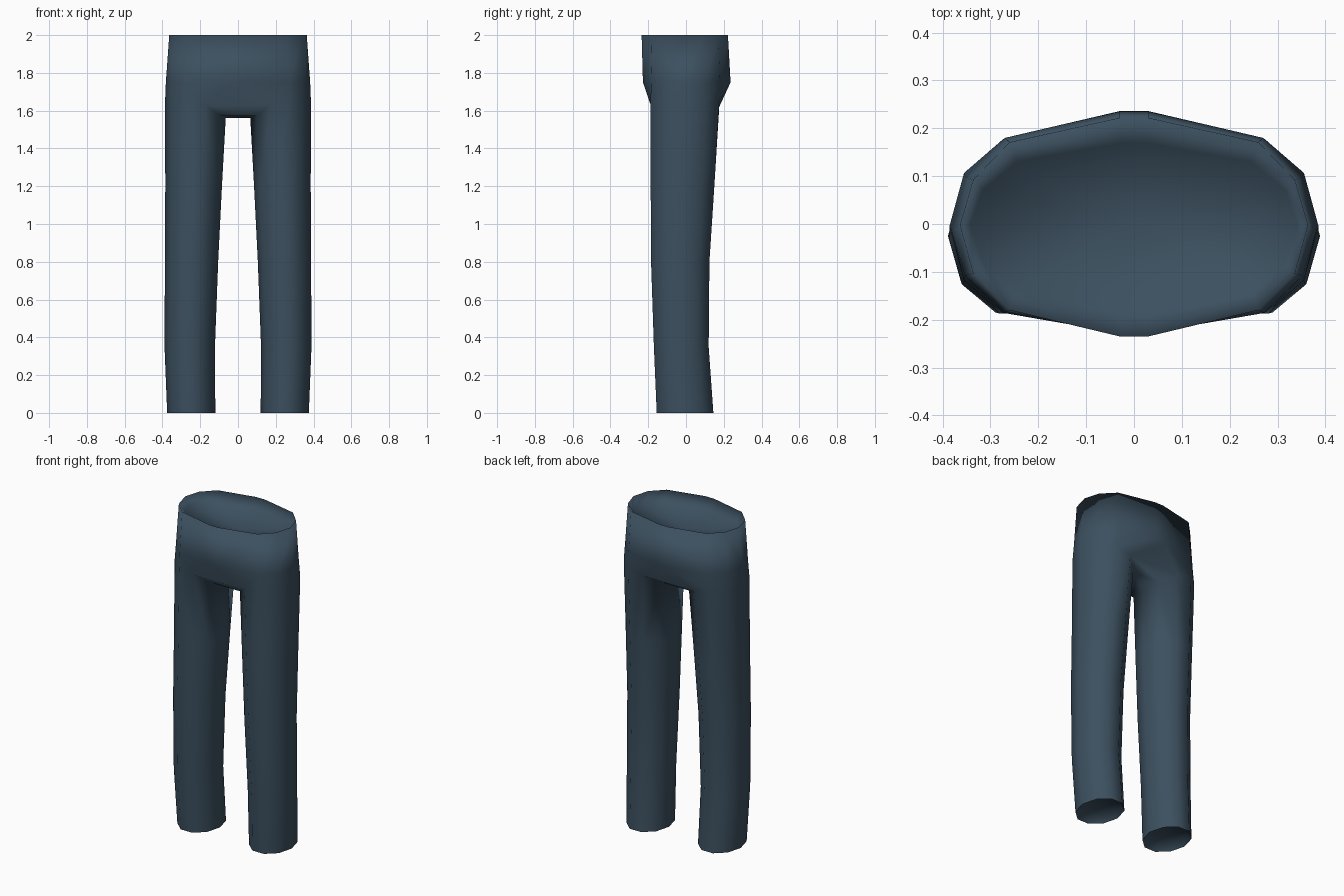
import bpy, bmesh, math

if "Cube" in bpy.data.objects:
    bpy.data.objects.remove(bpy.data.objects["Cube"])

cloth = bpy.data.materials.new("slate blue cloth")
cloth.diffuse_color = (0.045, 0.08, 0.115, 1)
cloth.use_nodes = True
cloth.node_tree.nodes["Principled BSDF"].inputs["Base Color"].default_value = cloth.diffuse_color

SIDES = 10
bm = bmesh.new()

# Leg stations: z, inner x, outer x, front y, back y
LEG = [(0.0, .12, .375, -.155, .145), (.35, .122, .389, -.17, .12),
       (.8, .105, .387, -.185, .124), (1.2, .085, .385, -.187, .15),
       (1.6, .065, .386, -.187, .176)]
# Heights of the top leg ring, dipping at the inner side to form the crotch
TOP_Z = [1.65, 1.65, 1.65, 1.65, 1.65, 1.62, 1.575, 1.56, 1.575, 1.63]
# Right half of the hip and waist rings, from front centre to back centre
HIP = [(.03, -.228), (.272, -.186), (.353, -.108), (.382, -.012),
       (.352, .098), (.27, .18), (.03, .236)]
WAIST = [(.03, -.235), (.26, -.18), (.336, -.104), (.364, -.002),
         (.336, .093), (.26, .171), (.03, .222)]


def bridge(a, b, closed=True):
    n = len(a)
    for i in range(n if closed else n - 1):
        j = (i + 1) % n
        bm.faces.new((a[i], a[j], b[j], b[i]))


def fan(ring, centre):
    c = bm.verts.new(centre)
    for i in range(len(ring)):
        bm.faces.new((ring[i], ring[(i + 1) % len(ring)], c))


def leg_ring(s, station, heights=None, shrink=1.0):
    z, xi, xo, yf, yb = station
    cx, cy = (xi + xo) / 2, (yf + yb) / 2
    rx, ry = shrink * (xo - xi) / 2, shrink * (yb - yf) / 2 / math.sin(math.radians(72))
    ring = []
    for k in range(SIDES):
        a = math.radians(-72 + 36 * k)
        ring.append(bm.verts.new((s * (cx + rx * math.cos(a)), cy + ry * math.sin(a),
                                  heights[k] if heights else z)))
    return ring


def half_ring(s, pts, z, shrink=(1, 1)):
    return [bm.verts.new((s * x * shrink[0], y * shrink[1], z)) for x, y in pts]


tops, hips, waists, inners, hems = [], [], [], [], []
for s in (1, -1):
    # Leg tube with a recessed hem opening
    rings = [leg_ring(s, st, TOP_Z if i == len(LEG) - 1 else None)
             for i, st in enumerate(LEG)]
    for a, b in zip(rings, rings[1:]):
        bridge(a, b)
    hem = leg_ring(s, (.025,) + LEG[0][1:], shrink=.84)
    bridge(rings[0], hem)
    fan(hem, (s * .2475, -.005, .04))
    hems.append(rings[0])
    # Half of the hips, waist and inner rim
    hip = half_ring(s, HIP, 1.75)
    waist = half_ring(s, WAIST, 2.0)
    inner = half_ring(s, WAIST, 1.95, (.94, .76))
    top = rings[-1]
    bridge([top[9]] + top[:6], hip, closed=False)
    bridge(hip, waist, closed=False)
    bridge(waist, inner, closed=False)
    tops.append(top)
    hips.append(hip)
    waists.append(waist)
    inners.append(inner)

# Crotch gusset joining the inner sides of both legs
for k in range(5, 9):
    bm.faces.new((tops[0][k], tops[0][k + 1], tops[1][k + 1], tops[1][k]))

# Centre strips at front and back
for e, k in ((0, 9), (-1, 5)):
    strip = [(tops[0][k], tops[1][k])] + [(g[0][e], g[1][e]) for g in (hips, waists, inners)]
    for (a, b), (c, d) in zip(strip, strip[1:]):
        bm.faces.new((a, b, d, c))

# Sunken waist opening
fan(inners[0] + inners[1][::-1], (0, 0, 1.89))

bmesh.ops.recalc_face_normals(bm, faces=bm.faces)
for f in bm.faces:
    f.smooth = True
# Keep the hem edges crisp
for ring in hems:
    for i in range(SIDES):
        bm.edges.get((ring[i], ring[(i + 1) % SIDES])).smooth = False

mesh = bpy.data.meshes.new("trousers")
bm.to_mesh(mesh)
bm.free()
mesh.materials.append(cloth)
bpy.context.collection.objects.link(bpy.data.objects.new("trousers", mesh))
